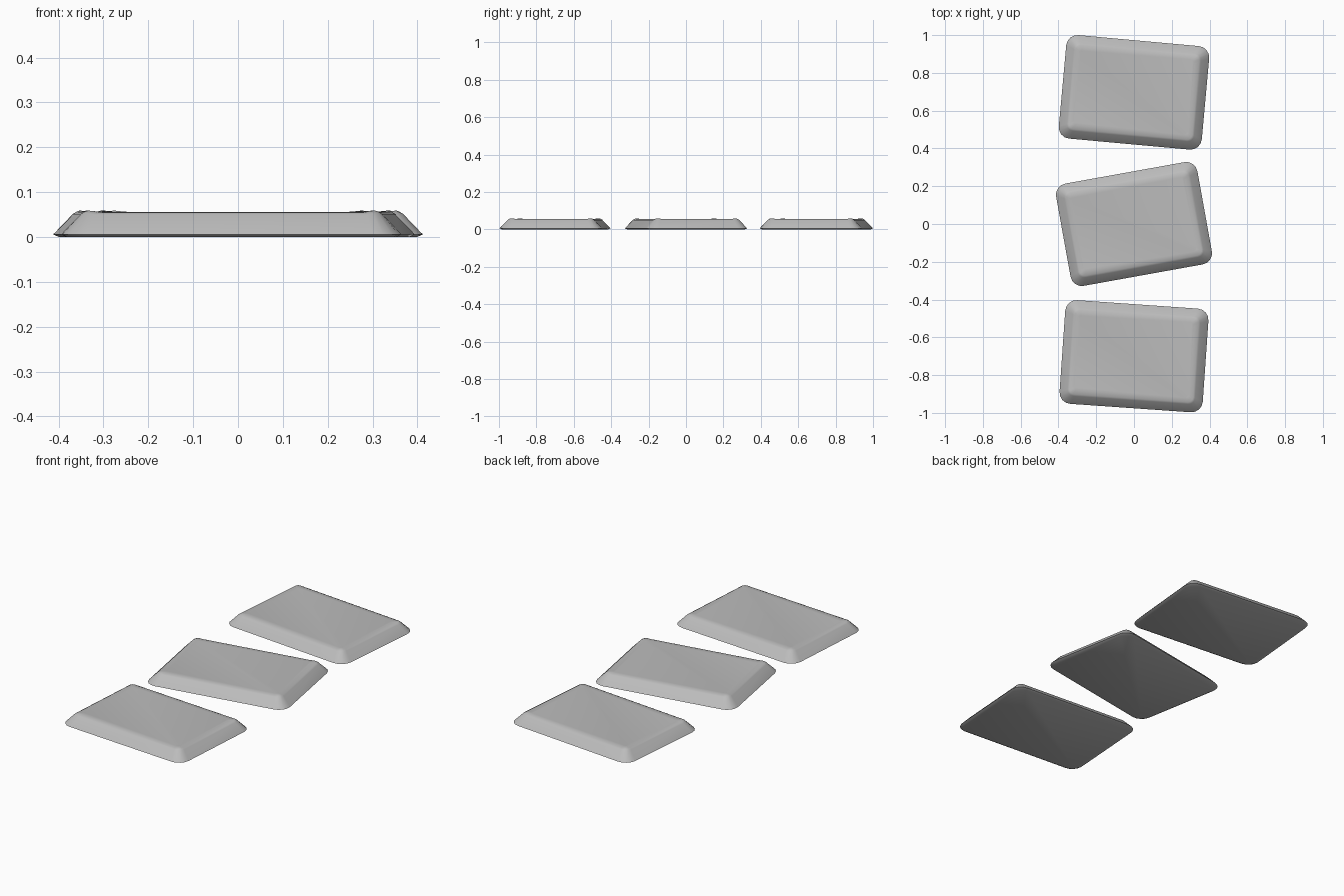
import bpy, bmesh
from math import radians, cos, sin, pi

cube = bpy.data.objects.get("Cube")
if cube:
    bpy.data.objects.remove(cube)

stone = bpy.data.materials.new("light grey stone")
stone.use_nodes = True
stone.diffuse_color = (0.5, 0.5, 0.5, 1)
stone.node_tree.nodes["Principled BSDF"].inputs["Base Color"].default_value = (0.5, 0.5, 0.5, 1)

WIDTH, DEPTH, RADIUS, STEPS = 0.76, 0.55, 0.06, 4
# inset from the outline, height, extra height at the corners
RINGS = [(0.012, 0, 0), (0, 0.006, 0), (0.042, 0.05, 0.003),
         (0.052, 0.055, 0.004), (0.075, 0.056, 0)]


def ring(bm, inset, z, lift):
    """Rounded rectangle of vertices, counter-clockwise."""
    r = max(RADIUS - inset * 0.6, 0.02)
    cx, cy = WIDTH / 2 - inset - r, DEPTH / 2 - inset - r
    verts = []
    for k, (sx, sy) in enumerate([(1, 1), (-1, 1), (-1, -1), (1, -1)]):
        for i in range(STEPS + 1):
            a = (k + i / STEPS) * pi / 2
            bump = lift * sin(pi * i / STEPS)
            verts.append(bm.verts.new((sx * cx + r * cos(a), sy * cy + r * sin(a), z + bump)))
    return verts


def slab(name, y, angle):
    bm = bmesh.new()
    rings = [ring(bm, *spec) for spec in RINGS]
    for low, high in zip(rings, rings[1:]):
        for i in range(len(low)):
            j = (i + 1) % len(low)
            bm.faces.new((low[i], low[j], high[j], high[i]))
    bm.faces.new(rings[0][::-1])
    bm.faces.new(rings[-1])
    mesh = bpy.data.meshes.new(name)
    bm.to_mesh(mesh)
    bm.free()
    mesh.materials.append(stone)
    obj = bpy.data.objects.new(name, mesh)
    bpy.context.collection.objects.link(obj)
    obj.location.y = y
    obj.rotation_euler.z = radians(angle)
    obj.select_set(True)
    bpy.context.view_layer.objects.active = obj


# three stepping slabs in a row, each turned a little
bpy.ops.object.select_all(action="DESELECT")
slab("back_slab", 0.697, -5.2)
slab("middle_slab", 0.0, 10.2)
slab("front_slab", -0.7, -4)
bpy.ops.object.shade_smooth_by_angle(angle=radians(40))
